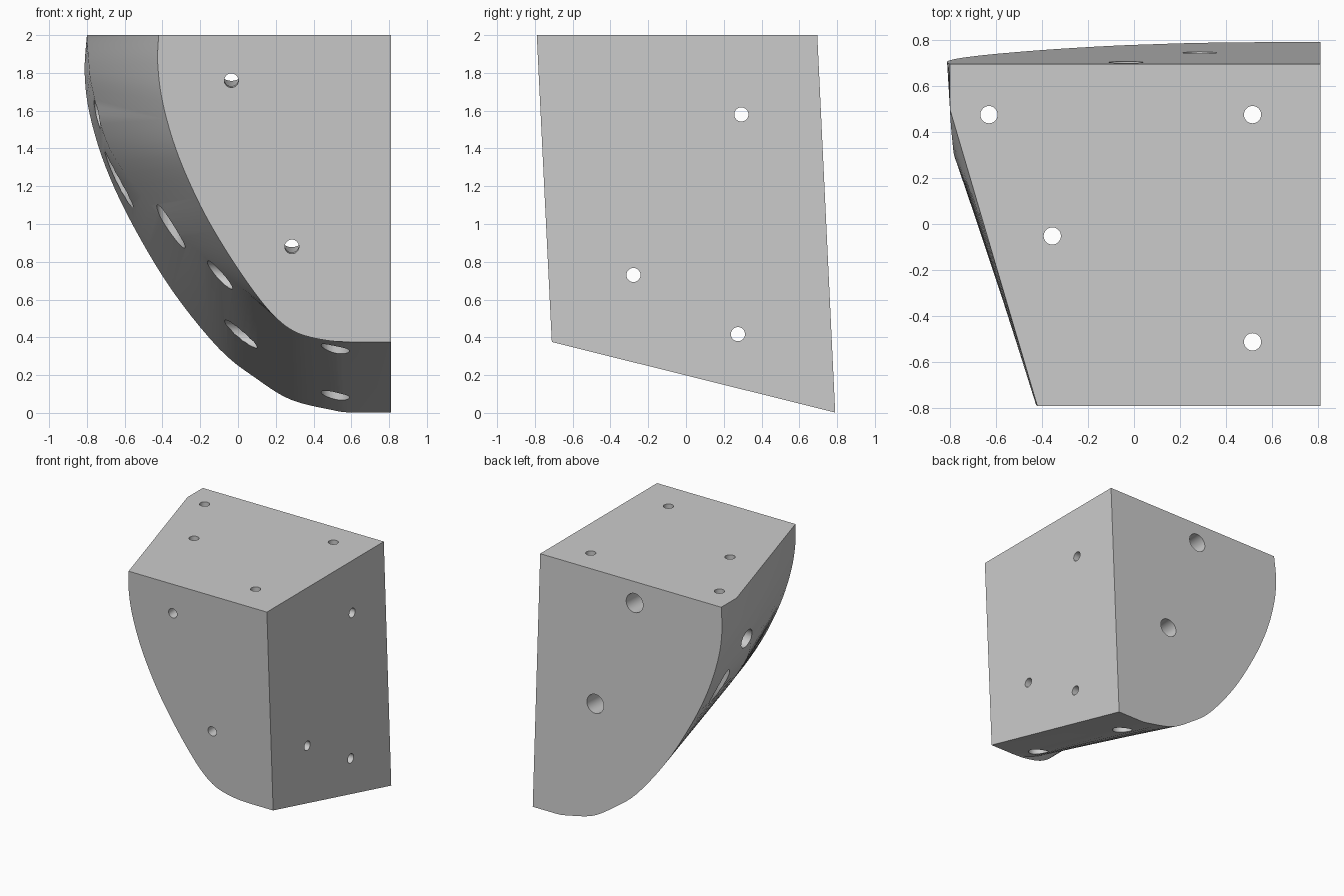
import bpy, bmesh, math
from mathutils import Vector

cube = bpy.data.objects.get("Cube")
if cube:
    bpy.data.objects.remove(cube, do_unlink=True)

grey = bpy.data.materials.new("plain grey")
grey.use_nodes = True
colour = (0.6, 0.6, 0.6, 1)
grey.diffuse_color = colour
grey.node_tree.nodes["Principled BSDF"].inputs["Base Color"].default_value = colour

SIDE, TOP = 0.81, 2.0


def front_y(z):
    return -0.692 - 0.049 * z


def back_y(z):
    return 0.79 - 0.0475 * z


def smooth_path(points, steps=5):
    """Catmull-Rom curve through the points; the last span stays straight."""
    pts = [Vector(p) for p in points]
    out = []
    for i in range(len(pts) - 2):
        a, b, c, d = pts[max(i - 1, 0)], pts[i], pts[i + 1], pts[i + 2]
        for s in range(steps):
            t = s / steps
            out.append(0.5 * (2 * b + (c - a) * t + (2 * a - 5 * b + 4 * c - d) * t ** 2
                              + (3 * b - a - 3 * c + d) * t ** 3))
    return out + pts[-2:]


def on_plane(profile, y_of):
    return [(x, y_of(z), z) for x, z in profile]


# Curved edge of the front face, the ridge, and the back face
front_edge = on_plane([(-.42, TOP), (-.425, 1.85), (-.40, 1.65), (-.33, 1.4), (-.22, 1.14),
                       (-.1, .92), (.05, .69), (.18, .525), (.3, .43), (.45, .387),
                       (.6, .375), (SIDE, .375)], front_y)
ridge = [(-.80, .50, TOP), (-.79, .37, 1.85), (-.77, .27, 1.71), (-.68, .17, 1.4),
         (-.465, .04, 1.1), (-.30, -.12, .93), (-.11, -.36, .775), (.1, -.52, .59),
         (.27, -.62, .47), (.46, -.69, .395), (.6, -.705, .374), (SIDE, -.705, .374)]
back_edge = on_plane([(-.80, TOP), (-.812, 1.8), (-.785, 1.58), (-.70, 1.3), (-.56, 1.0),
                      (-.35, .65), (-.1, .34), (.1, .18), (.28, .07), (.5, .015),
                      (.6, .002), (SIDE, .002)], back_y)

# Solid bracket body
bm = bmesh.new()
rows = [[bm.verts.new(p) for p in smooth_path(e)] for e in (front_edge, ridge, back_edge)]
front_corner = bm.verts.new((SIDE, front_y(TOP), TOP))
back_corner = bm.verts.new((SIDE, back_y(TOP), TOP))
for a, b in zip(rows, rows[1:]):
    for i in range(len(a) - 1):
        bm.faces.new((a[i], a[i + 1], b[i + 1], b[i]))
bm.faces.new(rows[0] + [front_corner])
bm.faces.new(rows[2] + [back_corner])
for end in (0, -1):
    bm.faces.new([r[end] for r in rows] + [back_corner, front_corner])
bmesh.ops.recalc_face_normals(bm, faces=bm.faces)
mesh = bpy.data.meshes.new("bracket_body")
bm.to_mesh(mesh)
bm.free()
mesh.materials.append(grey)
body = bpy.data.objects.new("bracket_body", mesh)
bpy.context.collection.objects.link(body)

# Stepped screw holes: narrow at the flat face, wide at the far side
NARROW, WIDE, LEDGE = 0.0375, 0.075, 0.15
cut = bmesh.new()


def screw_hole(start, direction):
    start, axis = Vector(start), Vector(direction).normalized()
    turn = axis.to_track_quat('Z', 'Y')
    rings = []
    for r, d in ((NARROW, -.1), (NARROW, LEDGE), (WIDE, LEDGE), (WIDE, 2.3)):
        rings.append([cut.verts.new(start + turn @ Vector((r * math.cos(k * math.tau / 32),
                                                           r * math.sin(k * math.tau / 32), d)))
                      for k in range(32)])
    for a, b in zip(rings, rings[1:]):
        for k in range(32):
            n = (k + 1) % 32
            cut.faces.new((a[k], a[n], b[n], b[k]))
    cut.faces.new(rings[0][::-1])
    cut.faces.new(rings[-1])


for x, y in ((-.63, .475), (.515, .475), (-.355, -.052), (.515, -.512)):
    screw_hole((x, y, TOP), (0, 0, -1))
for y, z in ((.293, 1.58), (-.278, .73), (.275, .417)):
    screw_hole((SIDE, y, z), (-1, 0, 0))
for x, z in ((-.035, 1.76), (.285, .88)):
    screw_hole((x, front_y(z), z), (0, 1, .049))
bmesh.ops.recalc_face_normals(cut, faces=cut.faces)
cut_mesh = bpy.data.meshes.new("hole_cutter")
cut.to_mesh(cut_mesh)
cut.free()
cut_mesh.materials.append(grey)
cutter = bpy.data.objects.new("hole_cutter", cut_mesh)
cutter.hide_render = True
bpy.context.collection.objects.link(cutter)

bpy.ops.object.select_all(action='DESELECT')
bpy.context.view_layer.objects.active = body
body.select_set(True)
mod = body.modifiers.new("screw_holes", 'BOOLEAN')
mod.operation, mod.solver, mod.object = 'DIFFERENCE', 'EXACT', cutter
bpy.ops.object.modifier_apply(modifier=mod.name)
bpy.data.objects.remove(cutter, do_unlink=True)
bpy.ops.object.shade_smooth_by_angle(angle=math.radians(25))
